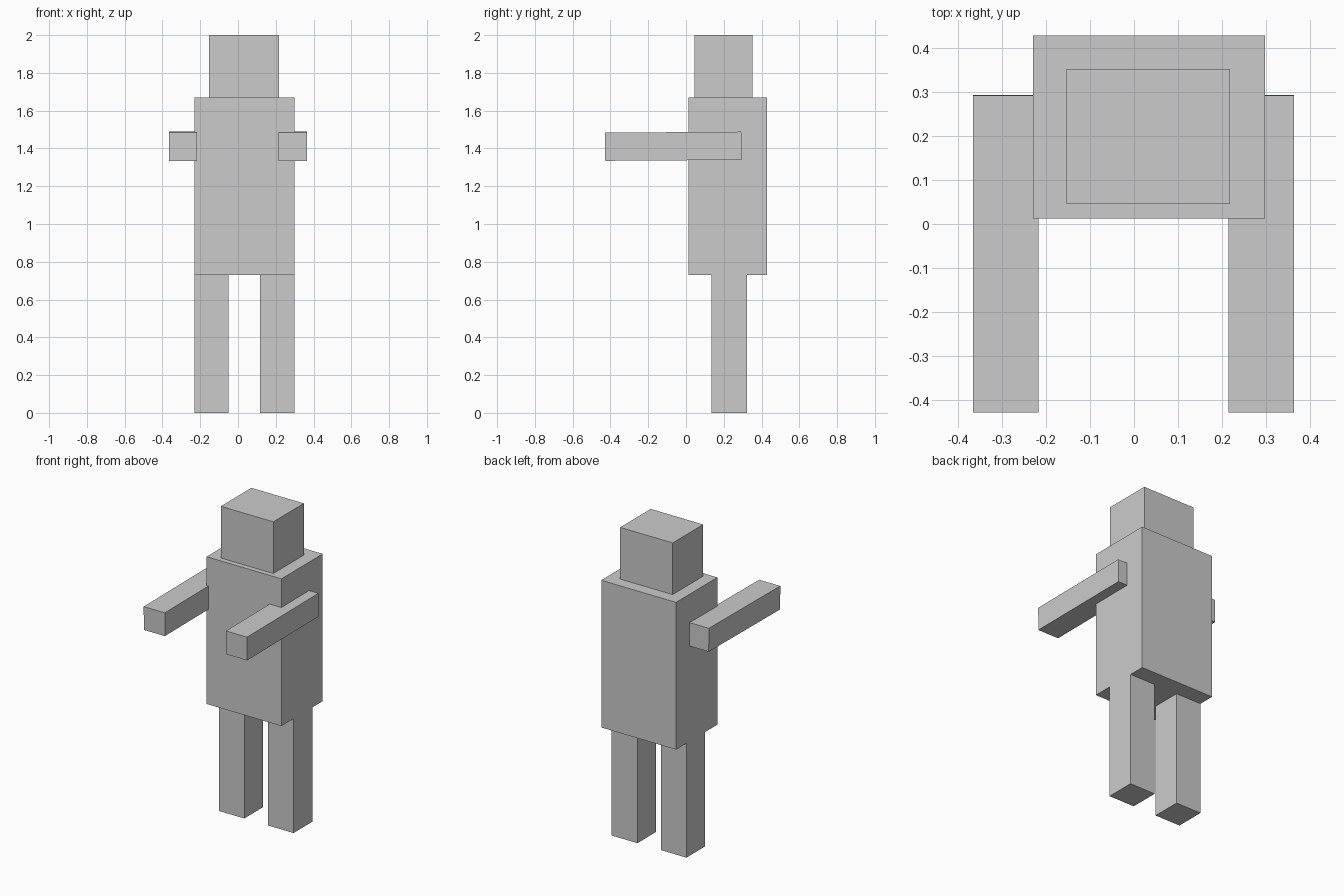
import bpy
import math

if "Cube" in bpy.data.objects:
    bpy.data.objects.remove(bpy.data.objects["Cube"])


def box(name, x, y, z, tilt=0.0):
    """Box spanning the given (min, max) ranges, optionally tilted about x."""
    spans = (x, y, z)
    bpy.ops.mesh.primitive_cube_add(size=1, location=[(a + b) / 2 for a, b in spans],
                                    rotation=(tilt, 0, 0))
    ob = bpy.context.object
    ob.name = name
    ob.scale = [b - a for a, b in spans]
    bpy.ops.object.transform_apply(location=False, rotation=False, scale=True)
    return ob


# Head and torso
box("head", (-0.153, 0.218), (0.045, 0.353), (1.67, 2.0))
box("torso", (-0.23, 0.298), (0.012, 0.429), (0.73, 1.67))

# Legs, outer sides flush with the torso
for side, x in (("right", (-0.23, -0.05)), ("left", (0.116, 0.298))):
    box(side + "_leg", x, (0.135, 0.324), (0.0, 0.73))

# Arms reaching forward, drooping very slightly and sunk into the torso
for side, x in (("right", (-0.366, -0.217)), ("left", (0.215, 0.364))):
    box(side + "_arm", x, (-0.428, 0.293), (1.337, 1.486), math.radians(0.4))
